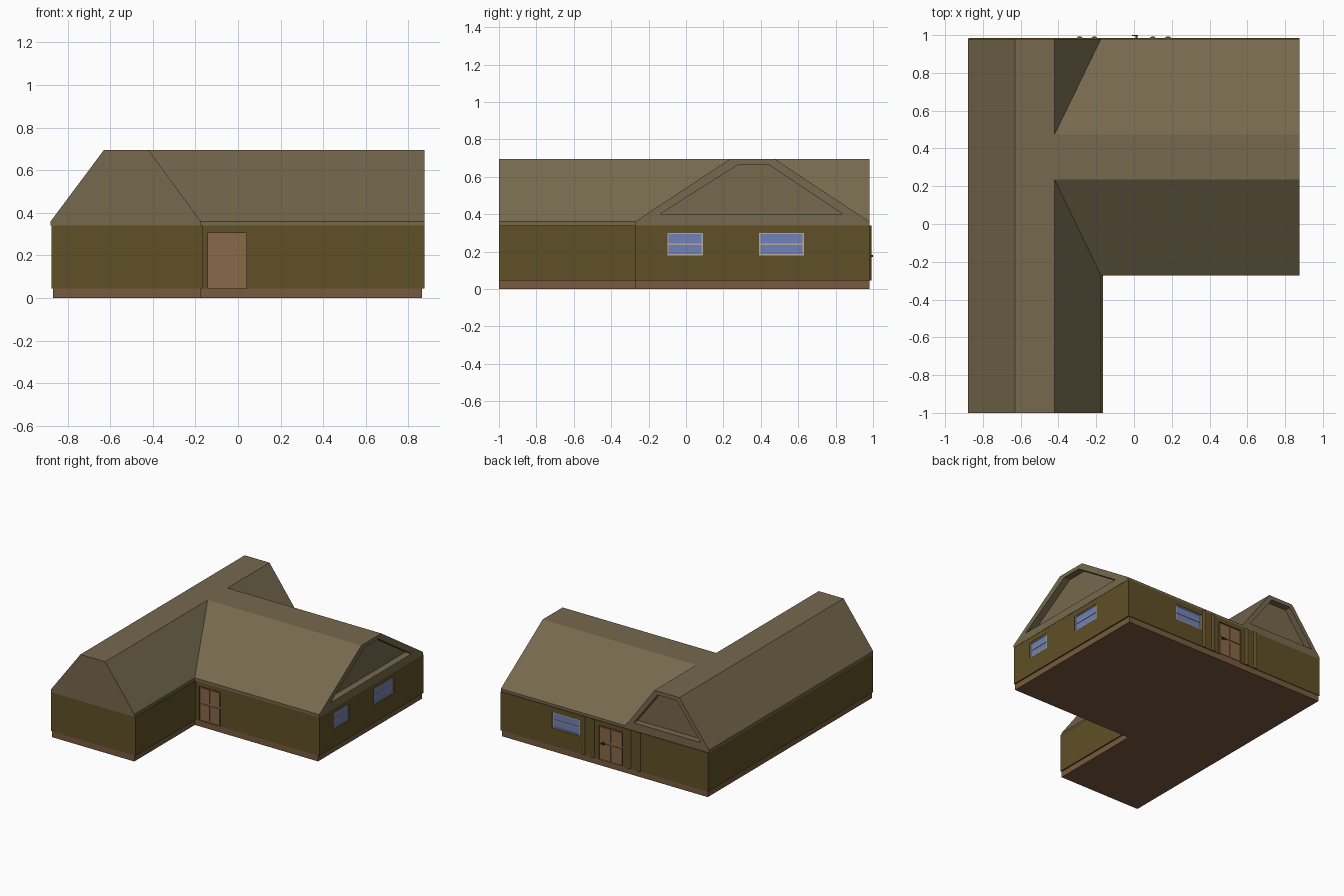
import bpy, bmesh, math

if "Cube" in bpy.data.objects:
    bpy.data.objects.remove(bpy.data.objects["Cube"])


def mat(name, r, g, b):
    m = bpy.data.materials.new(name)
    m.diffuse_color = (r, g, b, 1)
    m.use_nodes = True
    m.node_tree.nodes["Principled BSDF"].inputs["Base Color"].default_value = m.diffuse_color
    return m


WALL = mat("wall_olive", 0.115, 0.08, 0.02)
ROOF = mat("roof_tan", 0.18, 0.14, 0.075)
BASE = mat("base_brown", 0.19, 0.10, 0.05)
WOOD = mat("door_wood", 0.25, 0.14, 0.065)
GLASS = mat("glass_blue", 0.16, 0.22, 0.48)
FRAME = mat("frame_light", 0.48, 0.41, 0.36)
METAL = mat("handle_dark", 0.03, 0.03, 0.025)


def prism(name, pts, axis, a, b, m):
    """Extrude a 2D outline along an axis from a to b."""
    place = {"x": lambda u, v, t: (t, u, v),
             "y": lambda u, v, t: (u, t, v),
             "z": lambda u, v, t: (u, v, t)}[axis]
    bm = bmesh.new()
    lo = [bm.verts.new(place(u, v, a)) for u, v in pts]
    hi = [bm.verts.new(place(u, v, b)) for u, v in pts]
    bm.faces.new(lo)
    bm.faces.new(hi)
    n = len(pts)
    for i in range(n):
        j = (i + 1) % n
        bm.faces.new((lo[i], lo[j], hi[j], hi[i]))
    bmesh.ops.recalc_face_normals(bm, faces=bm.faces)
    me = bpy.data.meshes.new(name)
    bm.to_mesh(me)
    bm.free()
    ob = bpy.data.objects.new(name, me)
    bpy.context.collection.objects.link(ob)
    me.materials.append(m)
    return ob


def panel(name, axis, u0, u1, z0, z1, a, b, m):
    return prism(name, [(u0, z0), (u1, z0), (u1, z1), (u0, z1)], axis, a, b, m)


def boolean(ob, tool, op):
    mod = ob.modifiers.new(op, "BOOLEAN")
    mod.operation, mod.solver, mod.object = op, "EXACT", tool
    bpy.context.view_layer.objects.active = ob
    bpy.ops.object.modifier_apply(modifier=mod.name)
    bpy.data.objects.remove(tool)


def footprint(x0, x1, xi, y1):
    return [(x0, -1), (xi, -1), (xi, -0.27), (x1, -0.27), (x1, y1), (x0, y1)]


# Base and walls
prism("base", footprint(-0.87, 0.865, -0.175, 0.98), "z", 0, 0.045, BASE)
walls = prism("walls", footprint(-0.877, 0.875, -0.165, 0.985), "z", 0.045, 0.34, WALL)


# Roof: two crossing wings with flat ridges
def roof_profile(a, r0, r1, b):
    return [(a, 0.34), (b, 0.34), (b, 0.36), (r1, 0.695), (r0, 0.695), (a, 0.36)]


roof = prism("roof", roof_profile(-0.88, -0.63, -0.42, -0.175), "y", -1, 0.98, ROOF)
wing = prism("roof_wing", roof_profile(-0.272, 0.235, 0.475, 0.98), "x", -0.5, 0.877, ROOF)
boolean(roof, wing, "UNION")

# Recessed gable panels on the right and back
boolean(roof, prism("cut", [(-0.14, 0.4), (0.84, 0.4), (0.44, 0.665), (0.28, 0.665)],
                    "x", 0.825, 0.95, ROOF), "DIFFERENCE")
boolean(roof, prism("cut", [(-0.81, 0.4), (-0.245, 0.4), (-0.445, 0.665), (-0.61, 0.665)],
                    "y", 0.93, 1.05, ROOF), "DIFFERENCE")


# Windows: recess, pane, frame strips and middle bar
def window(name, axis, u0, u1, face):
    z0, z1, w = 0.18, 0.30, 0.007
    boolean(walls, panel("cut", axis, u0, u1, z0, z1, face - 0.015, face + 0.05, WALL),
            "DIFFERENCE")
    panel(name + "_glass", axis, u0, u1, z0, z1, face - 0.016, face - 0.009, GLASS)
    zm = (z0 + z1) / 2
    bars = [(u0, u1, z0, z0 + w), (u0, u1, z1 - w, z1), (u0, u1, zm - w / 2, zm + w / 2),
            (u0, u0 + w, z0 + w, z1 - w), (u1 - w, u1, z0 + w, z1 - w)]
    for i, (a, b, c, d) in enumerate(bars):
        panel(f"{name}_frame_{i}", axis, a, b, c, d, face - 0.012, face - 0.004, FRAME)


window("window_right_front", "x", -0.10, 0.09, 0.875)
window("window_right_back", "x", 0.39, 0.63, 0.875)
window("window_back", "y", 0.205, 0.44, 0.985)


# Doors: recess, slab and four raised panels; s is the outward y direction
def door(name, x0, x1, face, s):
    z0, z1, g = 0.045, 0.305, 0.009
    boolean(walls, panel("cut", "y", x0, x1, z0 - 0.02, z1, face - s * 0.015, face + s * 0.05, WALL),
            "DIFFERENCE")
    panel(name, "y", x0, x1, z0, z1, face - s * 0.016, face - s * 0.009, WOOD)
    xm, zm = (x0 + x1) / 2, 0.183
    for i, (a, b) in enumerate([(x0 + g, xm - g / 2), (xm + g / 2, x1 - g)]):
        for k, (c, d) in enumerate([(z0 + g, zm - g), (zm + g, z1 - g)]):
            panel(f"{name}_panel_{i}_{k}", "y", a, b, c, d, face - s * 0.01, face - s * 0.003, WOOD)


door("front_door", -0.14, 0.04, -0.27, -1)
door("back_door", -0.155, 0.045, 0.985, 1)

# Back door handle
panel("handle_stem", "y", 0.008, 0.018, 0.172, 0.182, 0.975, 1.0, METAL)
panel("handle_lever", "y", -0.01, 0.022, 0.172, 0.182, 0.994, 1.0, METAL)

# Round half columns in pairs beside the back door
for i, x in enumerate((-0.288, -0.21, 0.10, 0.18)):
    bpy.ops.mesh.primitive_cylinder_add(vertices=20, radius=0.02, depth=0.295,
                                        location=(x, 0.973, 0.1925))
    col = bpy.context.object
    col.name = f"column_{i}"
    col.data.materials.append(WALL)
    bpy.ops.object.shade_smooth_by_angle(angle=math.radians(40))
